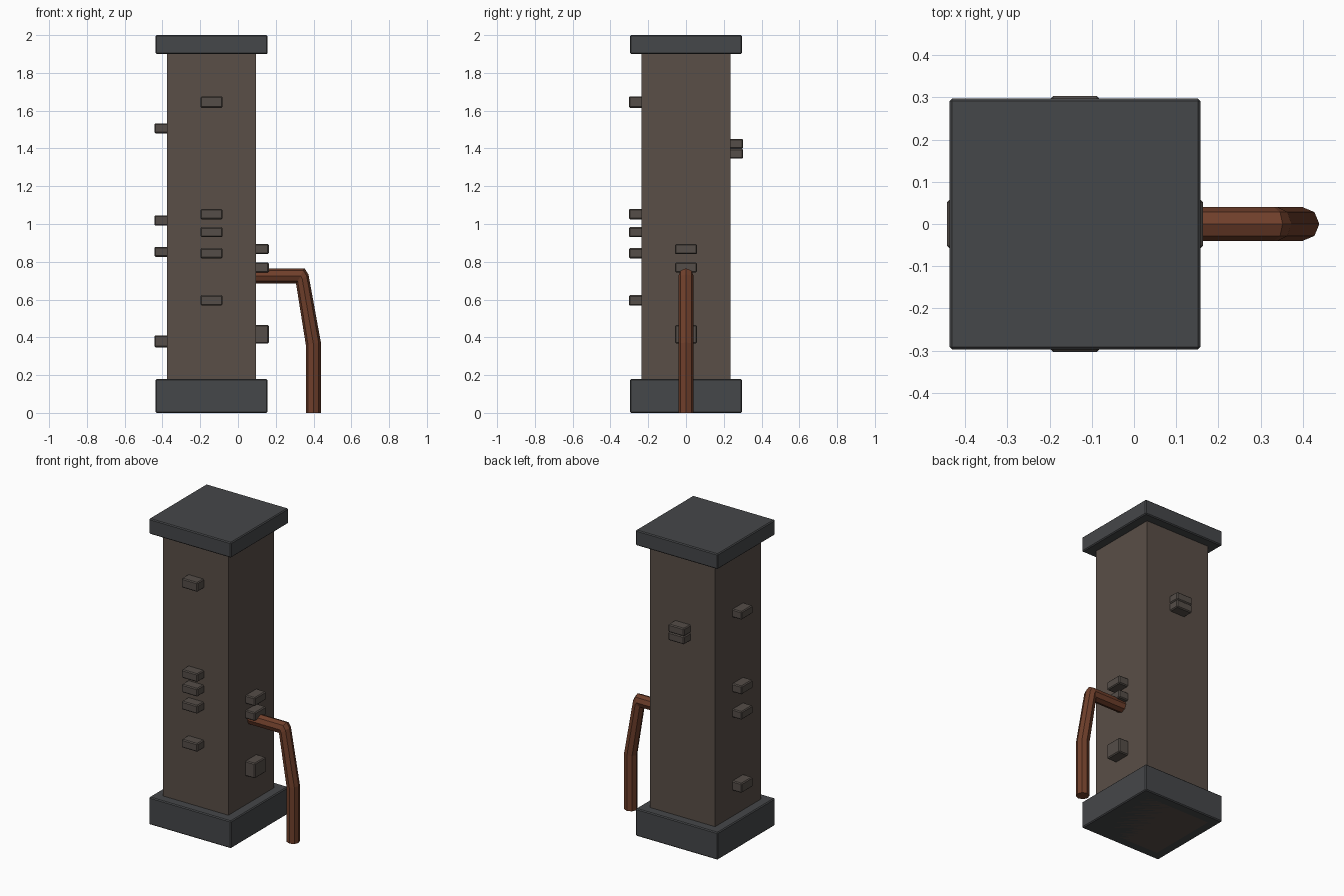
import bpy, bmesh, math
from mathutils import Vector

if "Cube" in bpy.data.objects:
    bpy.data.objects.remove(bpy.data.objects["Cube"])

CX = -0.14      # pillar axis
HALF = 0.236    # half width of the shaft


def material(name, rgb):
    m = bpy.data.materials.new(name)
    m.diffuse_color = (*rgb, 1)
    m.use_nodes = True
    m.node_tree.nodes["Principled BSDF"].inputs["Base Color"].default_value = m.diffuse_color
    return m


stone = material("brown_stone", (0.10, 0.077, 0.063))
brick = material("brick_stone", (0.09, 0.075, 0.065))
slate = material("dark_slate", (0.06, 0.063, 0.067))
rust = material("rusty_pipe", (0.16, 0.05, 0.024))


def finish(name, bm, mat):
    bmesh.ops.recalc_face_normals(bm, faces=bm.faces)
    me = bpy.data.meshes.new(name)
    bm.to_mesh(me)
    bm.free()
    me.materials.append(mat)
    ob = bpy.data.objects.new(name, me)
    bpy.context.collection.objects.link(ob)
    return ob


def box(name, lo, hi, mat, bevel=0.0):
    bm = bmesh.new()
    bmesh.ops.create_cube(bm, size=1)
    lo, hi = Vector(lo), Vector(hi)
    for v in bm.verts:
        v.co = (lo + hi) / 2 + v.co * (hi - lo)
    if bevel:
        bmesh.ops.bevel(bm, geom=bm.edges[:], offset=bevel, segments=1,
                        profile=0.5, affect='EDGES')
    return finish(name, bm, mat)


# Shaft, base and cap
box("shaft", (CX - HALF, -HALF, 0), (CX + HALF, HALF, 1.95), stone)
W = 0.297
box("base", (CX - W, -W, 0), (CX + W, W, 0.179), slate, 0.006)
box("cap", (CX - W, -W, 1.9), (CX + W, W, 2.0), slate, 0.006)

# Protruding bricks: (bottom, top) heights on each face
bricks = {
    "front": [(1.615, 1.676), (1.025, 1.079), (0.93, 0.983), (0.818, 0.872), (0.569, 0.623)],
    "back": [(1.399, 1.451), (1.346, 1.399)],
    "left": [(1.48, 1.533), (0.991, 1.046), (0.826, 0.879), (0.347, 0.410)],
    "right": [(0.84, 0.895), (0.743, 0.797), (0.367, 0.466)],
}
normals = {"front": (0, -1), "back": (0, 1), "left": (-1, 0), "right": (1, 0)}
IN, OUT, HW = HALF - 0.06, 0.303, 0.058
for side, spans in bricks.items():
    nx, ny = normals[side]
    mid = (IN + OUT) / 2
    hx = (OUT - IN) / 2 if nx else HW
    hy = (OUT - IN) / 2 if ny else HW
    x, y = CX + nx * mid, ny * mid
    for i, (z0, z1) in enumerate(spans):
        box(f"{side}_brick_{i + 1}", (x - hx, y - hy, z0), (x + hx, y + hy, z1), brick, 0.006)

# Bent drain pipe: octagonal rings given as centre (x, z) and outward vector (x, z)
R = 0.04
rings = [
    ((0.05, 0.7255), (0, R)),
    ((0.331, 0.7255), (0.021, R)),
    ((0.340, 0.710), (0.033, 0.023)),
    ((0.399, 0.366), (R, 0.006)),
    ((0.399, 0.0), (R, 0)),
]
bm = bmesh.new()
loops = []
for (cx, cz), (ux, uz) in rings:
    loop = []
    for k in range(8):
        c, s = math.cos(k * math.pi / 4), math.sin(k * math.pi / 4)
        loop.append(bm.verts.new((cx + c * ux, s * R, cz + c * uz)))
    loops.append(loop)
for a, b in zip(loops, loops[1:]):
    for k in range(8):
        j = (k + 1) % 8
        bm.faces.new((a[k], a[j], b[j], b[k]))
bm.faces.new(loops[0])
bm.faces.new(loops[-1])
finish("drain_pipe", bm, rust)
